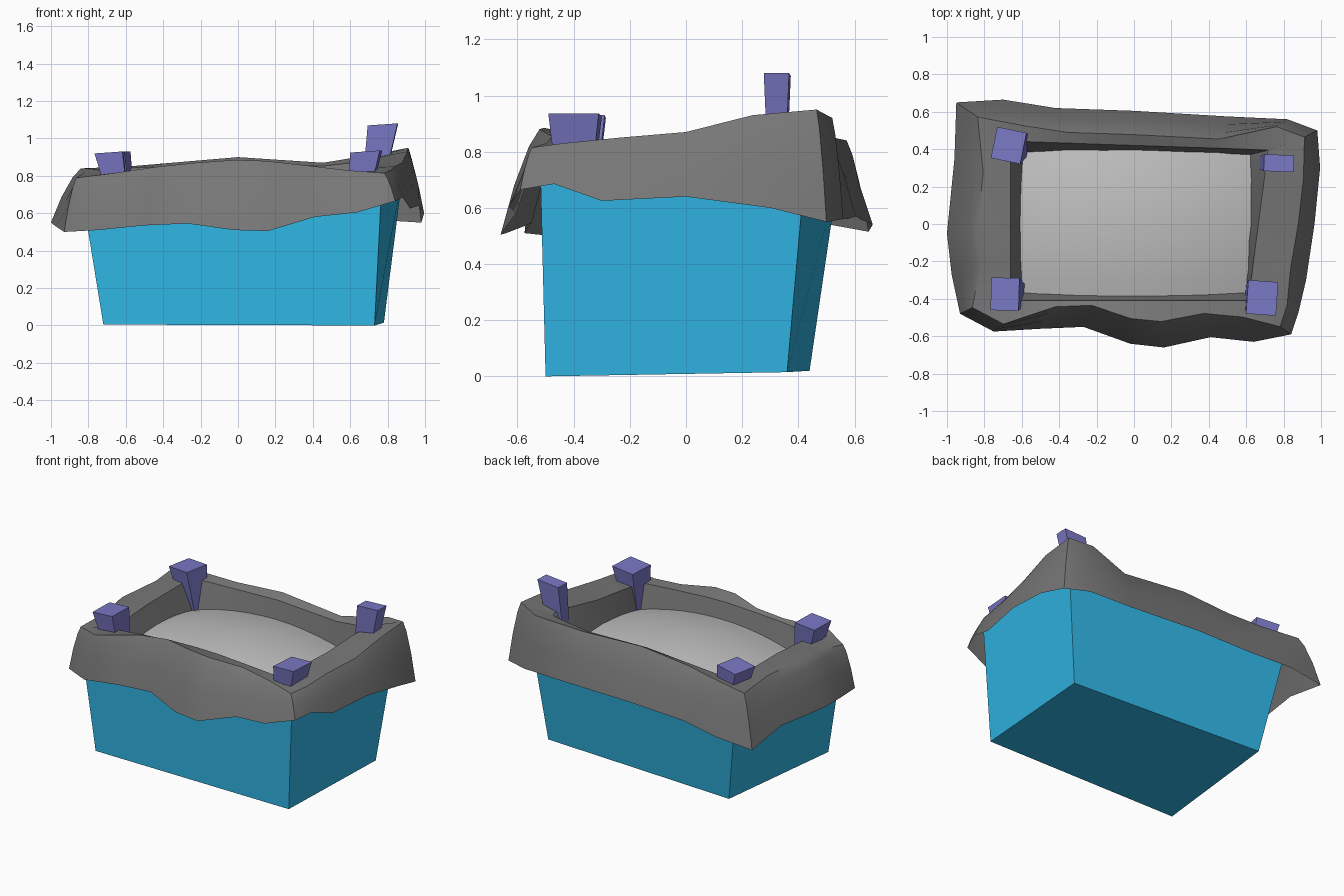
import bpy
import bmesh
import math
from mathutils import Vector

default_cube = bpy.data.objects.get("Cube")
if default_cube:
    bpy.data.objects.remove(default_cube, do_unlink=True)


def make_material(name, colour):
    material = bpy.data.materials.new(name)
    material.use_nodes = True
    material.diffuse_color = (*colour, 1)
    shader = material.node_tree.nodes["Principled BSDF"]
    shader.inputs["Base Color"].default_value = (*colour, 1)
    shader.inputs["Roughness"].default_value = 0.8
    return material


blue = make_material("bin blue", (0.03, 0.47, 0.79))
grey = make_material("cover grey", (0.185, 0.185, 0.185))
pale = make_material("filling pale grey", (0.52, 0.52, 0.52))
purple = make_material("peg purple", (0.195, 0.19, 0.56))


def finish(name, mesh_builder, material, smooth_angle=None):
    """Turn a bmesh into a named, coloured object."""
    mesh = bpy.data.meshes.new(name)
    mesh_builder.to_mesh(mesh)
    mesh_builder.free()
    mesh.materials.append(material)
    part = bpy.data.objects.new(name, mesh)
    bpy.context.collection.objects.link(part)
    if smooth_angle:
        bpy.ops.object.select_all(action="DESELECT")
        part.select_set(True)
        bpy.context.view_layer.objects.active = part
        bpy.ops.object.shade_smooth_by_angle(angle=math.radians(smooth_angle))
    return part


def loft(rings, cap_start=False, cap_end=False):
    """Join closed rings of points with quads."""
    builder = bmesh.new()
    loops = [[builder.verts.new(point) for point in ring] for ring in rings]
    count = len(loops[0])
    for lower, upper in zip(loops, loops[1:]):
        for i in range(count):
            j = (i + 1) % count
            builder.faces.new((lower[i], lower[j], upper[j], upper[i]))
    if cap_start:
        builder.faces.new(list(reversed(loops[0])))
    if cap_end:
        builder.faces.new(loops[-1])
    bmesh.ops.remove_doubles(builder, verts=builder.verts, dist=0.0005)
    return builder


# Bin: a crooked tapered box, open under the cover
bin_floor = [(-.72, -.495, .005), (.73, -.5, 0), (.78, .36, .015), (-.63, .44, .02)]
bin_rim = [(-.82, -.49, .62), (.77, -.52, .78), (.88, .43, .8), (-.75, .54, .7)]
finish("bin", loft([bin_floor, bin_rim], cap_start=True), blue)


# Cover: hem position and crest height at stations around the rim
stations = [
    (-.93, -.48, .50, .79), (-.75, -.575, .51, .81), (-.5, -.56, .535, .85),
    (-.27, -.55, .545, .87), (-.02, -.64, .51, .885), (.16, -.66, .505, .88),
    (.41, -.605, .58, .855), (.64, -.63, .605, .83), (.84, -.59, .665, .815),
    (.88, -.47, .685, .83), (.92, -.3, .625, .85), (.965, 0, .64, .87),
    (.995, .3, .6, .93), (.98, .5, .55, .95), (.82, .56, .56, .92),
    (.5, .575, .56, .87), (0, .605, .57, .9), (-.42, .62, .56, .87),
    (-.7, .665, .54, .85), (-.95, .65, .515, .84), (-.96, .35, .57, .84),
    (-1, -.05, .55, .84), (-.975, -.27, .53, .82),
]


def clamp(value, low, high):
    return max(low, min(high, value))


def crest_scale(x, y):
    """How far the crest lies inside the hem; corners hang steeper."""
    if abs(x) > 0.72 and abs(y) > 0.45:
        steep = 0.93 if x > 0 or y < 0 else 0.88
        return steep, steep
    return (0.91 if x > 0 else 0.84), 0.79


# Rounded fold: share of the way in and share of the way up
fold = [(0, 0), (.35, .47), (.73, .84), (1, 1)]
cover_rings = [[] for step in fold]
lip, inner_foot = [], []
for x, y, hem_z, crest_z in stations:
    scale_x, scale_y = crest_scale(x, y)
    crest_x, crest_y = x * scale_x, y * scale_y
    for ring, (inward, upward) in zip(cover_rings, fold):
        ring.append((x + (crest_x - x) * inward, y + (crest_y - y) * inward,
                     hem_z + (crest_z - hem_z) * upward))
    lip_y = clamp(crest_y, -.41, .42 - .03 * x)
    lip.append((clamp(crest_x, -.66, .665 + .13 * lip_y), lip_y,
                crest_z * 0.6 + 0.33))
    inner_foot.append((clamp(crest_x, -.57, .6), clamp(crest_y, -.35, .365), .6))
finish("draped_cover", loft(cover_rings + [lip, inner_foot]), grey, 48)


# Filling: a gently domed sheet inside the cover
dome = bmesh.new()
bmesh.ops.create_grid(dome, x_segments=12, y_segments=8, size=1)
for vert in dome.verts:
    u, v = vert.co.x, vert.co.y
    height = 0.65 + 0.1 * (1 - u * u) + 0.05 * (1 - v * v)
    vert.co = Vector((0.01 + u * 0.62, v * 0.395, height))
finish("filling", dome, pale, 60)


# Pegs: four tapered posts leaning in towards the filling
def make_peg(name, centre, size, top, turn, lean):
    rings = []
    for height, scale, shift in ((0.58, 0.55, lean), (top, 1, 0)):
        ring = []
        for sx, sy in ((-1, -1), (1, -1), (1, 1), (-1, 1)):
            px, py = sx * size[0] * scale / 2, sy * size[1] * scale / 2
            ring.append((centre[0] + shift + px * math.cos(turn) - py * math.sin(turn),
                         centre[1] + px * math.sin(turn) + py * math.cos(turn),
                         height + px * 0.07 * scale))
        rings.append(ring)
    finish(name, loft(rings, True, True), purple)


make_peg("front_right_peg", (-.69, -.375), (.15, .175), .925, -.03, .07)
make_peg("back_right_peg", (-.67, .42), (.16, .17), .925, -.2, .07)
make_peg("front_left_peg", (.685, -.395), (.16, .18), .93, -.07, -.05)
make_peg("back_left_peg", (.775, .325), (.16, .09), 1.075, -.04, -.08)
